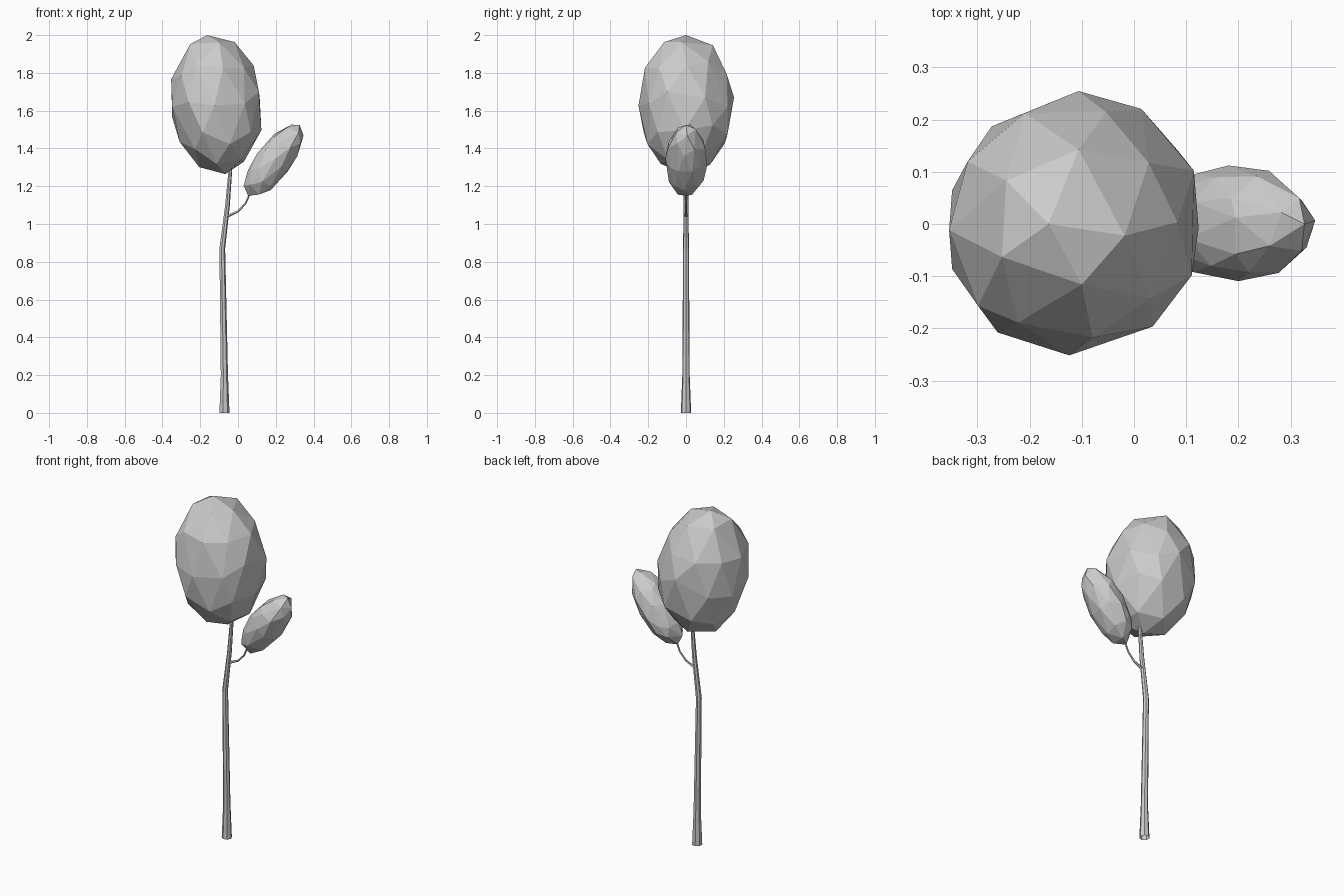
import bpy, bmesh, math, random
from mathutils import Vector, Matrix

if "Cube" in bpy.data.objects:
    bpy.data.objects.remove(bpy.data.objects["Cube"])


def finish(bm, name):
    bmesh.ops.recalc_face_normals(bm, faces=bm.faces)
    me = bpy.data.meshes.new(name)
    bm.to_mesh(me)
    bm.free()
    ob = bpy.data.objects.new(name, me)
    bpy.context.collection.objects.link(ob)
    return ob


def tube(name, path, sides):
    """Faceted tube through (x, z, radius) stations, bent in the xz plane."""
    bm = bmesh.new()
    rings = []
    for i, (x, z, r) in enumerate(path):
        a, b = path[max(i - 1, 0)], path[min(i + 1, len(path) - 1)]
        d = Vector((b[0] - a[0], 0, b[1] - a[1])).normalized()
        if i == 0 and z == 0:
            d = Vector((0, 0, 1))
        side = Vector((d.z, 0, -d.x))
        ring = []
        for k in range(sides):
            t = 2 * math.pi * k / sides
            off = side * math.cos(t) * r + Vector((0, math.sin(t) * r, 0))
            ring.append(bm.verts.new(Vector((x, 0, z)) + off))
        rings.append(ring)
    for lo, hi in zip(rings, rings[1:]):
        for k in range(sides):
            n = (k + 1) % sides
            bm.faces.new((lo[k], lo[n], hi[n], hi[k]))
    bm.faces.new(rings[-1])
    return finish(bm, name)


def foliage(name, centre, radii, tilt, rough, seed):
    """Irregular faceted ellipsoid leaning in the xz plane."""
    rng = random.Random(seed)
    bm = bmesh.new()
    bmesh.ops.create_icosphere(bm, subdivisions=2, radius=1)
    for v in bm.verts:
        if abs(v.co.z) < 0.99:
            v.co += Vector([rng.uniform(-rough, rough) for _ in range(3)])
            v.co.normalize()
            v.co *= rng.uniform(0.98, 1.03)
    m = (Matrix.Translation(centre)
         @ Matrix.Rotation(math.radians(tilt), 4, 'Y')
         @ Matrix.Diagonal((*radii, 1)))
    bmesh.ops.transform(bm, matrix=m, verts=bm.verts)
    return finish(bm, name)


# Slender trunk, flared at the foot and bent near the top
tube("trunk", [(-0.073, 0, 0.028), (-0.073, 0.2, 0.020), (-0.084, 0.87, 0.016),
               (-0.056, 1.1, 0.013), (-0.040, 1.3, 0.010)], 7)

# Thin side branch
tube("branch", [(-0.060, 1.04, 0.008), (0.0, 1.067, 0.006),
                (0.040, 1.11, 0.005), (0.075, 1.19, 0.005)], 5)

# Leaf masses
foliage("large_crown", (-0.115, 0, 1.632), (0.248, 0.255, 0.371), -7.5, 0.10, 4)
foliage("small_crown", (0.190, 0, 1.337), (0.095, 0.11, 0.232), 36, 0.12, 9)
